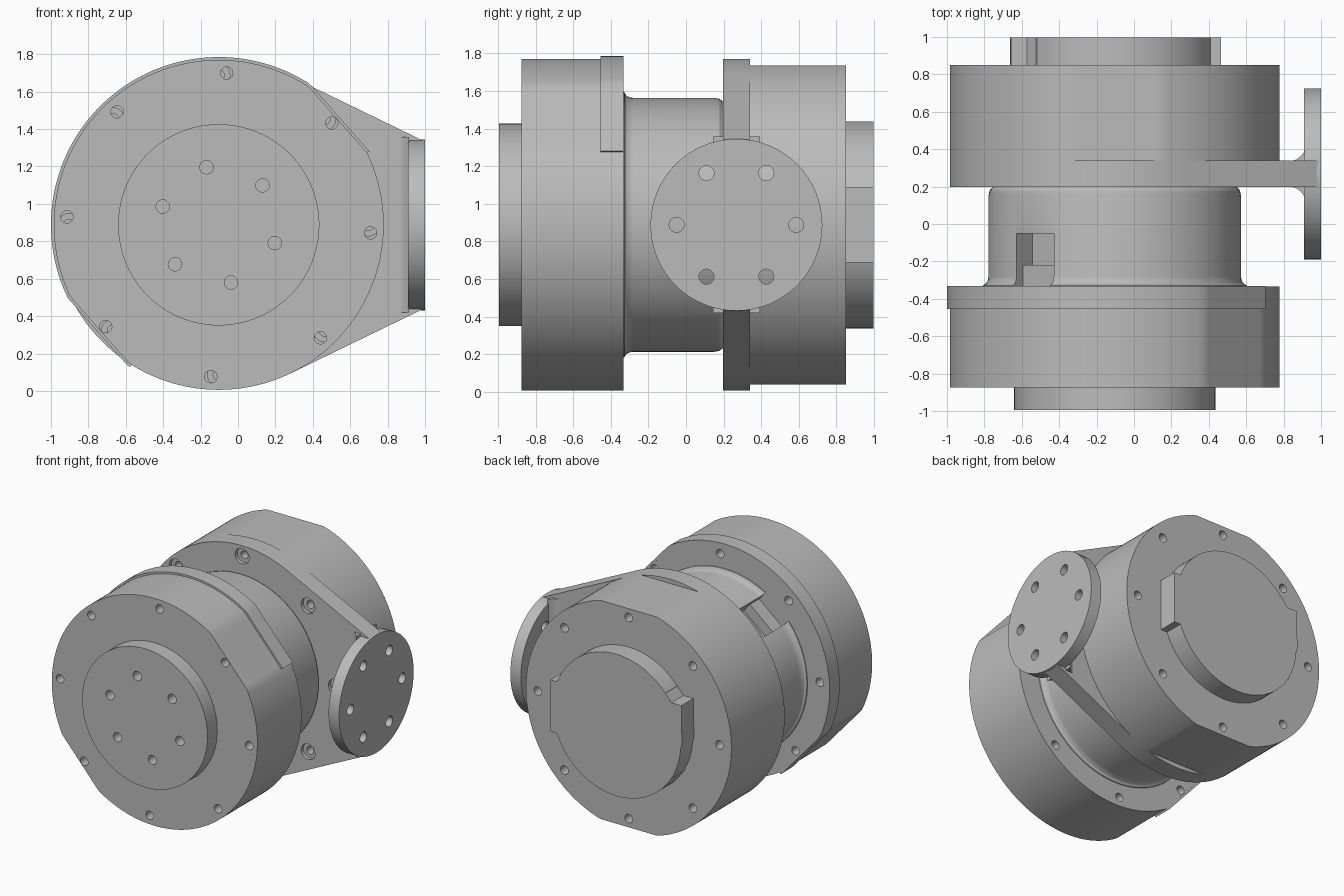
import bpy, bmesh
from math import radians, cos, sin, pi
from mathutils import Matrix, Vector

cube = bpy.data.objects.get("Cube")
if cube:
    bpy.data.objects.remove(cube, do_unlink=True)

CX, CZ = -0.103, 0.888          # main axis runs along y through here
AXIS = Matrix.Translation((CX, 0, CZ))
FLAT = radians(41.5)

GREY = (0.5, 0.5, 0.5, 1)
metal = bpy.data.materials.new("machined_grey")
metal.use_nodes = True
metal.diffuse_color = GREY
metal.node_tree.nodes["Principled BSDF"].inputs["Base Color"].default_value = GREY


def finish(name, bm, matrix=AXIS):
    bmesh.ops.transform(bm, matrix=matrix, verts=bm.verts)
    bmesh.ops.recalc_face_normals(bm, faces=bm.faces)
    mesh = bpy.data.meshes.new(name)
    bm.to_mesh(mesh)
    bm.free()
    mesh.materials.append(metal)
    obj = bpy.data.objects.new(name, mesh)
    bpy.context.collection.objects.link(obj)
    return obj


def stack(bm, rings):
    """Skin closed rings of points and cap both ends."""
    rows = [[bm.verts.new(p) for p in ring] for ring in rings]
    for a, b in zip(rows, rows[1:]):
        for i in range(len(a)):
            bm.faces.new((a[i - 1], a[i], b[i], b[i - 1]))
    bm.faces.new(rows[0])
    bm.faces.new(rows[-1])


def prism(name, outline, y0, y1):
    bm = bmesh.new()
    stack(bm, [[(x, y, z) for x, z in outline] for y in (y0, y1)])
    return finish(name, bm)


def turned(bm, profile, centre=(0, 0), sides=96):
    """Revolve (radius, y) pairs around an axis parallel to y."""
    angles = [2 * pi * i / sides for i in range(sides)]
    stack(bm, [[(centre[0] + r * cos(a), y, centre[1] + r * sin(a))
                for a in angles] for r, y in profile])


def lathe(name, profile, matrix=AXIS, sides=96):
    bm = bmesh.new()
    turned(bm, profile, sides=sides)
    return finish(name, bm, matrix)


def arc(radius, start, end, step=2, flats=()):
    """Arc points, flattened where (direction, distance) chords cut it."""
    pts = []
    for deg in range(start, end, step):
        a = radians(deg)
        r = radius
        for direction, dist in flats:
            c = cos(a - direction)
            if c > 0.1:
                r = min(r, dist / c)
        pts.append((r * cos(a), r * sin(a)))
    return pts


def cut(obj, cutter):
    mod = obj.modifiers.new("cut", 'BOOLEAN')
    mod.operation = 'DIFFERENCE'
    mod.solver = 'EXACT'
    mod.object = cutter
    bpy.context.view_layer.update()
    bpy.context.view_layer.objects.active = obj
    with bpy.context.temp_override(object=obj, active_object=obj):
        bpy.ops.object.modifier_apply(modifier=mod.name)


def drill(objs, profile, count, radius, start, matrix=AXIS):
    """Cut a ring of turned holes into the parts."""
    bm = bmesh.new()
    for i in range(count):
        a = radians(start + 360 * i / count)
        turned(bm, profile, (radius * cos(a), radius * sin(a)), 20)
    cutter = finish("hole_cutter", bm, matrix)
    for obj in objs:
        cut(obj, cutter)
    bpy.data.objects.remove(cutter, do_unlink=True)


def box_cut(obj, angle, r0, r1, width, y0, y1):
    """Cut a box into the part from a given direction around the axis."""
    bm = bmesh.new()
    bmesh.ops.create_cube(bm, size=1)
    bmesh.ops.scale(bm, vec=(r1 - r0, y1 - y0, width), verts=bm.verts)
    bmesh.ops.translate(bm, vec=((r0 + r1) / 2, (y0 + y1) / 2, 0), verts=bm.verts)
    cutter = finish("slot_cutter", bm, AXIS @ Matrix.Rotation(-radians(angle), 4, 'Y'))
    cut(obj, cutter)
    bpy.data.objects.remove(cutter, do_unlink=True)


# Front housing with two opposite flats
front = prism("front_housing",
              arc(0.882, 0, 360, flats=[(FLAT, 0.85), (FLAT + pi, 0.85)]), -0.875, -0.333)
drill([front], [(0.033, -1), (0.033, -0.2)], 8, 0.813, -3)

# Raised band round part of the front housing
outer = arc(0.897, 26, 239, flats=[(FLAT, 0.864), (FLAT + pi, 0.864)])
inner = []
for x, z in reversed(outer):
    p = Vector((x, z))
    inner.append(tuple(p * (1 - 0.017 / p.length)))
prism("front_band", outer + inner, -0.455, -0.332)

# Front output boss
boss = lathe("front_boss", [(0.538, -0.995), (0.538, -0.86)])
drill([boss], [(0.036, -1.1), (0.036, -0.9)], 6, 0.315, -18)

# Neck with a fillet at the front and a rounded rear edge
neck = lathe("neck", [(0.71, -0.345), (0.705, -0.328), (0.688, -0.318), (0.678, -0.3),
                      (0.675, -0.28), (0.675, 0.15), (0.67, 0.178),
                      (0.655, 0.197), (0.655, 0.21)])
box_cut(neck, 130, 0.53, 0.9, 0.26, -0.22, -0.05)
box_cut(neck, 130, 0.61, 0.9, 0.26, -0.333, -0.21)

# Bracket plate reaching sideways to the mounting disc
plate = prism("bracket_plate",
              arc(0.882, 64, 297) + [(1.099, -0.447), (1.099, 0.447)], 0.197, 0.34)
drill([plate], [(0.06, 0.1), (0.06, 0.225), (0.03, 0.225), (0.03, 0.31)], 8, 0.8, 0)

# Rear housing, flat on top and bottom
rear = prism("rear_housing",
             arc(0.882, 0, 360, flats=[(pi / 2, 0.848), (-pi / 2, 0.848)]), 0.335, 0.85)
drill([rear], [(0.033, 0.7), (0.033, 0.95)], 8, 0.78, 0)

# Rear boss with a locating tab on each side
lathe("rear_boss", [(0.55, 0.84), (0.55, 0.997)])
prism("rear_tab_left", [(0.3, -0.2), (0.568, -0.2), (0.568, 0.2), (0.3, 0.2)], 0.84, 0.997)
prism("rear_tab_right", [(-0.3, 0.36), (-0.42, 0.36), (-0.47, 0.3), (-0.555, 0.3),
                         (-0.56, 0), (-0.48, -0.28), (-0.3, -0.28)], 0.84, 0.997)

# Side mounting disc and the flare that joins it to the plate
SIDE = Matrix.Translation((0, 0.268, CZ)) @ Matrix.Rotation(-pi / 2, 4, 'Z')
disc = lathe("mounting_disc", [(0.457, 0.91), (0.457, 1.0)], SIDE, 64)
bm = bmesh.new()
half = [(0.84, 0.068), (0.87, 0.078), (0.892, 0.095), (0.915, 0.125)]
profile = half + [(x, -y) for x, y in reversed(half)]
stack(bm, [[(x, 0.268 + y, CZ + z) for x, y in profile] for z in (-0.47, 0.47)])
flare = finish("disc_flare", bm, Matrix())
drill([disc, flare], [(0.04, 0.86), (0.04, 1.1)], 6, 0.318, 0, SIDE)

# Smooth the round walls and keep machined edges sharp
bpy.ops.object.select_all(action='DESELECT')
for obj in bpy.context.collection.objects:
    if obj.type == 'MESH' and metal.name in obj.data.materials:
        obj.select_set(True)
        bpy.context.view_layer.objects.active = obj
bpy.ops.object.shade_smooth_by_angle(angle=radians(25))
